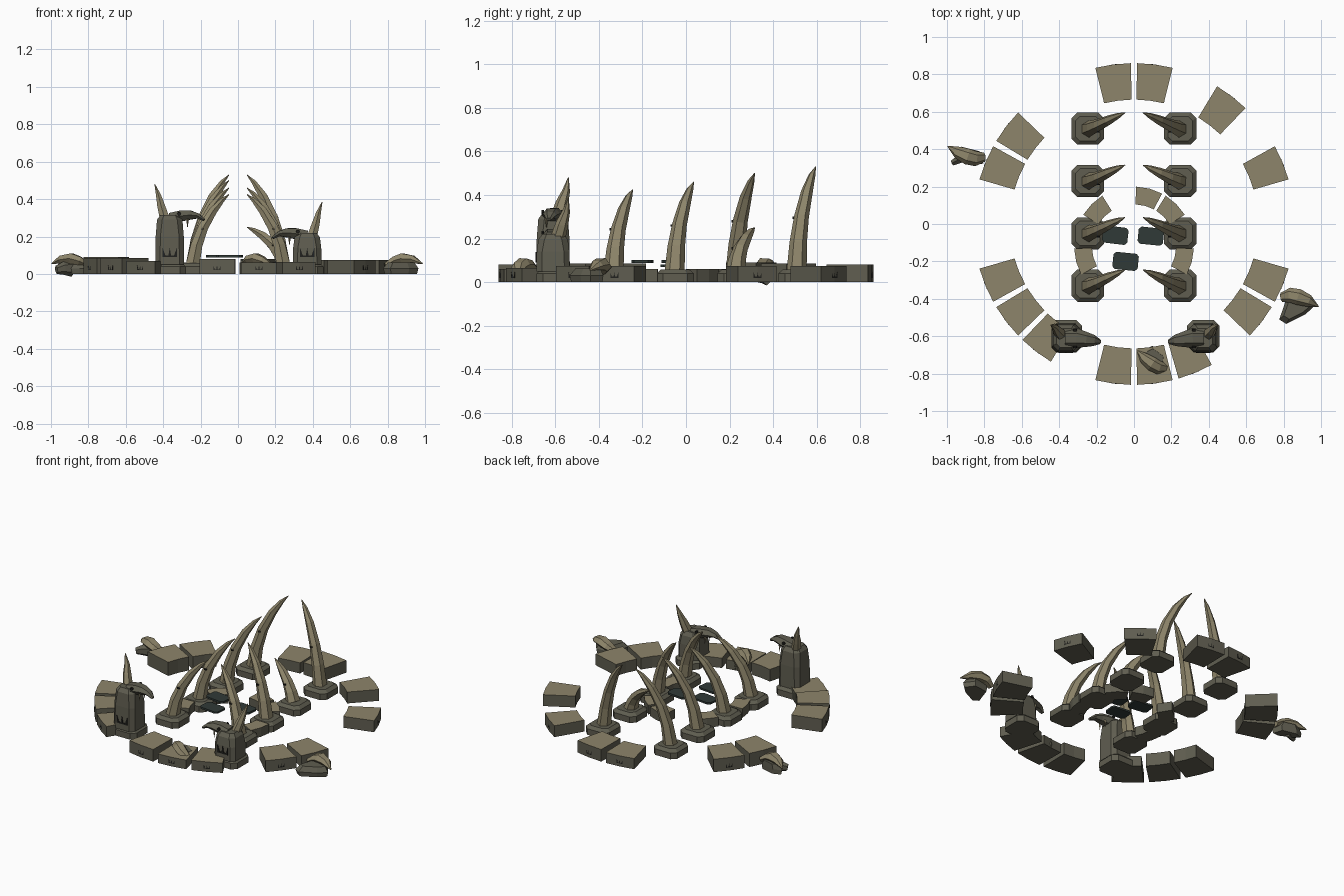
import bpy, bmesh, math, random
from mathutils import Vector, Matrix

if "Cube" in bpy.data.objects:
    bpy.data.objects.remove(bpy.data.objects["Cube"])

random.seed(4)


def mat(name, c):
    m = bpy.data.materials.new(name)
    m.diffuse_color = (*c, 1)
    m.use_nodes = True
    m.node_tree.nodes["Principled BSDF"].inputs["Base Color"].default_value = m.diffuse_color
    return m


BONE = mat("bone", (0.27, 0.235, 0.145))
STONE = mat("dark_stone", (0.115, 0.11, 0.08))
SLATE = mat("slate", (0.03, 0.042, 0.038))
INK = mat("carving", (0.015, 0.015, 0.013))


def finish(name, bm, mats, top_index=0):
    bmesh.ops.recalc_face_normals(bm, faces=bm.faces)
    bm.normal_update()
    for f in bm.faces:
        if top_index and f.normal.z > 0.9:
            f.material_index = top_index
    me = bpy.data.meshes.new(name)
    bm.to_mesh(me)
    bm.free()
    for m in mats:
        me.materials.append(m)
    ob = bpy.data.objects.new(name, me)
    bpy.context.collection.objects.link(ob)
    return ob


def loft(name, rings, mats, top_index=0):
    """Skin a list of closed rings; both ends are capped."""
    bm = bmesh.new()
    vs = [[bm.verts.new(p) for p in r] for r in rings]
    n = len(vs[0])
    for a, b in zip(vs, vs[1:]):
        for i in range(n):
            j = (i + 1) % n
            bm.faces.new((a[i], a[j], b[j], b[i]))
    bm.faces.new(vs[0])
    bm.faces.new(vs[-1])
    return finish(name, bm, mats, top_index)


def tube(name, path, radii, side, m, n=6):
    """Faceted tapering tube; radii are (along side, across) pairs."""
    pts = [Vector(p) for p in path]
    rings = []
    for i, p in enumerate(pts):
        t = (pts[min(i + 1, len(pts) - 1)] - pts[max(i - 1, 0)]).normalized()
        s = Vector(side)
        u = (s - t * s.dot(t)).normalized()
        w = t.cross(u)
        a, b = radii[i]
        rings.append([p + u * a * math.cos(k * math.tau / n) + w * b * math.sin(k * math.tau / n)
                      for k in range(n)])
    return loft(name, rings, [m])


def oct_ring(x, y, z, s, c):
    return [(x + px, y + py, z) for px, py in
            [(-s + c, -s), (s - c, -s), (s, -s + c), (s, s - c),
             (s - c, s), (-s + c, s), (-s, s - c), (-s, -s + c)]]


def wedge(name, cy, ang, half, r0, r1, h):
    """Ring stone with a curved outer and inner face."""
    a = [math.radians(ang + half * k) for k in (-1, 0, 1)]
    outline = [(r1 * math.cos(t), cy + r1 * math.sin(t)) for t in a]
    outline += [(r0 * math.cos(t), cy + r0 * math.sin(t)) for t in reversed(a)]
    return loft(name, [[(x, y, z) for x, y in outline] for z in (0, h)], [STONE, BONE], 1)


def rune(name, loc, yaw, s):
    """Small three-pronged carving standing just proud of a face."""
    bm = bmesh.new()
    shapes = [[(-1, 0), (1, 0), (1, .25), (-1, .25)]]
    shapes += [[(x - .2, .2), (x + .2, .2), (x * 1.25, 1.3)] for x in (-.8, 0, .8)]
    for sh in shapes:
        f = [bm.verts.new((x * s, -.003, z * s)) for x, z in sh]
        b = [bm.verts.new((x * s, .003, z * s)) for x, z in sh]
        bm.faces.new(f)
        bm.faces.new(b)
        for i in range(len(sh)):
            j = (i + 1) % len(sh)
            bm.faces.new((f[i], f[j], b[j], b[i]))
    bm.transform(Matrix.Translation(loc) @ Matrix.Rotation(yaw, 4, 'Z'))
    return finish(name, bm, [INK])


# Broken outer ring of wedge stones
outer = {97.5: .07, 82.5: .08, 52.5: .075, 22.5: .075, 142.5: .085, 157.5: .09, 202.5: .085,
         217.5: .085, 232.5: .07, 262.5: .08, 277.5: .06, 292.5: .065, 322.5: .075, 337.5: .075}
for ang, h in outer.items():
    wedge("outer_ring_stone", 0, ang, 6.4, .665, .86, h)
    t = math.radians(ang)
    rune("outer_ring_carving", (.857 * math.cos(t), .857 * math.sin(t), .02), t + math.pi / 2, .02)

# Broken inner ring
for ang in (75, 45, 135, 195, 345):
    wedge("inner_ring_stone", -.12, ang, 13, .225, .32, .06)

# Thin slate slabs at the centre
for x, y, z, r in ((-.1, -.06, .095, -.12), (.09, -.065, .075, -.1), (-.045, -.2, .095, -.1)):
    ob = loft("centre_slab", [[(px * .068, py * .046, q) for px, py in
              [(-.8, -1), (.8, -1), (1, -.7), (1, .7), (.8, 1), (-.8, 1), (-1, .7), (-1, -.7)]]
              for q in (-.006, .006)], [SLATE])
    ob.location = (x, y, z)
    ob.rotation_euler.z = r


def plinth(name, x, y):
    loft(name, [oct_ring(x, y, 0, .086, .03), oct_ring(x, y, .04, .086, .03),
                oct_ring(x, y, .058, .066, .024)], [STONE])


# Arched ribs on plinths, growing taller toward the back
for y, h in ((.51, .53), (.23, .50), (-.05, .46), (-.33, .425)):
    for sx in (-1, 1):
        top = .25 if (sx > 0 and y == .23) else h
        k = (top - .05) / .48
        plinth("rib_plinth", sx * .247, y)
        path = [(sx * x, y + dy, .05 + z * k) for x, dy, z in
                [(.242, -.002, 0), (.222, .005, .13), (.188, .02, .25),
                 (.135, .045, .365), (.085, .068, .44), (.048, .085, .48)]]
        tube("rib", path, [(.046, .042), (.04, .036), (.034, .031), (.027, .025), (.016, .014),
                           (.002, .002)], (0, 1, 0), BONE)
        rune("rib_carving", (sx * .19, y - .018, .05 + .24 * k), 0, .008)

# Two beaked, horned guardian pillars facing each other
for sx, cx, h in ((-1, -.365, .31), (1, .37, .215)):
    cy = -.61
    X = lambda d: cx - sx * d
    plinth("guardian_plinth", cx, cy + .01)
    loft("guardian_body", [oct_ring(cx, cy, .05, .077, .025), oct_ring(cx, cy, h * .65, .075, .025),
                           oct_ring(cx, cy, h - .02, .068, .028), oct_ring(cx, cy, h + .005, .05, .02)],
         [STONE])
    tube("guardian_beak", [(X(.0), cy, h - .01), (X(.06), cy, h), (X(.11), cy - .008, h + .005),
                           (X(.15), cy - .013, h), (X(.185), cy - .02, h - .022)],
         [(.05, .03), (.052, .034), (.04, .028), (.03, .016), (.012, .008)], (0, 1, 0), STONE)
    tube("guardian_horn", [(X(-.025), cy + .02, h - .02), (X(-.045), cy + .04, h + .05),
                           (X(-.06), cy + .06, h + .11), (X(-.08), cy + .07, h + .17)],
         [(.035, .03), (.03, .024), (.018, .015), (.002, .002)], (0, 1, 0), BONE)
    for dy in (-.03, .02):
        tube("guardian_tooth", [(X(.095), cy + dy, h - .015), (X(.095), cy + dy, h - .06)],
             [(.008, .008), (.001, .001)], (0, 1, 0), BONE, 4)
    for dy in (-.048, .042):
        tube("guardian_eye", [(X(.05), cy + dy - .006, h + .012), (X(.05), cy + dy + .006, h + .012)],
             [(.01, .01)] * 2, (1, 0, 0), INK)
    rune("guardian_carving", (cx, cy - .078, .09), 0, .038)

# Fallen heads: dark skull with a bony curved crest lying on the ground
for x, y, yaw, s in ((-.885, .40, 3.0, 1), (.875, -.43, -.1, 1), (.11, -.715, 2.75, .9)):
    flip = 1 if x > .5 else -1
    M = Matrix.Translation((x, y, 0)) @ Matrix.Rotation(yaw, 4, 'Z') @ Matrix.Diagonal((s, s, 1, 1))
    outline = [(-.09, -.09), (-.05, -.11), (.045, -.05), (.09, .0), (.04, .055), (-.06, .035)]
    if flip < 0:
        outline = [(px, -py * (.9 if py < 0 else 1.1)) if x > 0 else (px, -py * .5 + .02)
                   for px, py in outline]
    skull = loft("fallen_skull", [[(px * q, py * q, z) for px, py in outline]
                 for z, q in ((0, .92), (.03, 1), (.062, .75))], [STONE])
    crest = tube("fallen_crest", [(-.09, .03, .045), (-.045, .045, .07), (.0, .04, .082),
                                  (.055, .025, .078), (.112, -.0, .055)],
                 [(.025, .015), (.04, .026), (.043, .032), (.033, .024), (.003, .003)],
                 (0, 1, 0), BONE)
    jaw = None
    if x < -.5:
        jaw = tube("fallen_jaw", [(-.0, .03, .03), (.04, .06, .03), (.075, .085, .022)],
                   [(.045, .03), (.035, .025), (.022, .016)], (0, 0, 1), STONE)
    for ob in filter(None, (skull, crest, jaw)):
        ob.data.transform(M)
